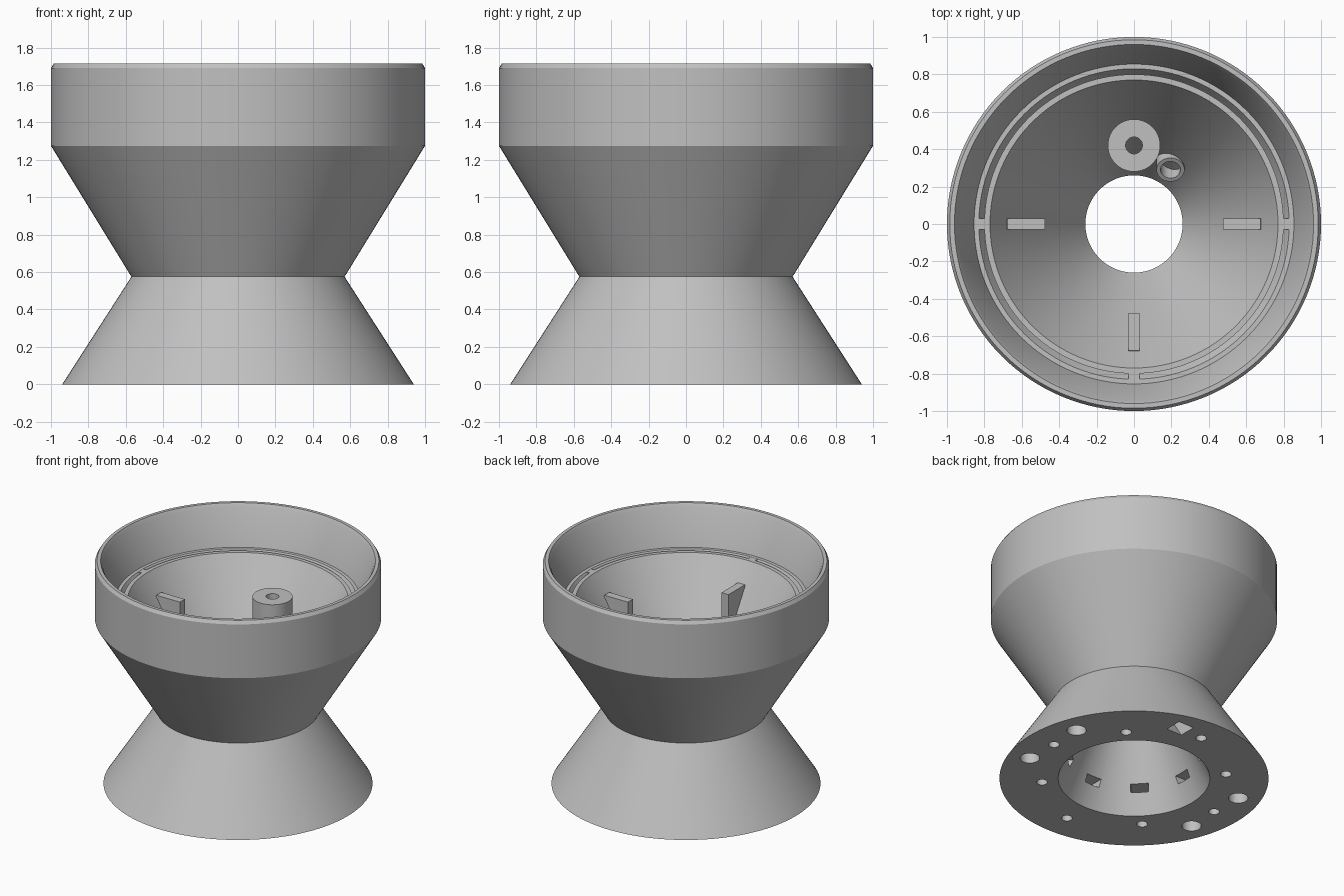
import bpy, bmesh, math
from mathutils import Matrix, Vector

cube = bpy.data.objects.get("Cube")
if cube:
    bpy.data.objects.remove(cube, do_unlink=True)

grey = bpy.data.materials.new("light_grey")
grey.use_nodes = True
COLOR = (0.53, 0.53, 0.53, 1)
grey.diffuse_color = COLOR
grey.node_tree.nodes["Principled BSDF"].inputs["Base Color"].default_value = COLOR


def finish(name, bm):
    bmesh.ops.recalc_face_normals(bm, faces=bm.faces)
    mesh = bpy.data.meshes.new(name)
    bm.to_mesh(mesh)
    bm.free()
    mesh.materials.append(grey)
    obj = bpy.data.objects.new(name, mesh)
    bpy.context.collection.objects.link(obj)
    return obj


def smooth(obj):
    bpy.ops.object.select_all(action='DESELECT')
    obj.select_set(True)
    bpy.context.view_layer.objects.active = obj
    bpy.ops.object.shade_smooth_by_angle(angle=math.radians(25))


def lathe(name, profile, steps):
    """Revolve a closed (radius, height) profile around z."""
    bm = bmesh.new()
    rings = []
    for i in range(steps):
        a = 2 * math.pi * i / steps
        rings.append([bm.verts.new((r * math.cos(a), r * math.sin(a), z)) for r, z in profile])
    n = len(profile)
    for i in range(steps):
        p, q = rings[i], rings[(i + 1) % steps]
        for j in range(n):
            k = (j + 1) % n
            bm.faces.new((p[j], q[j], q[k], p[k]))
    return finish(name, bm)


def turned(angle, r, z=0):
    return Matrix.Rotation(math.radians(angle), 4, 'Z') @ Matrix.Translation((r, 0, z))


def add_box(bm, matrix, size):
    bmesh.ops.create_cube(bm, size=1, matrix=matrix @ Matrix.Diagonal((*size, 1)))


def add_cylinder(bm, matrix, radius, height):
    bmesh.ops.create_cone(bm, cap_ends=True, segments=32, radius1=radius, radius2=radius,
                          depth=height, matrix=matrix)


# Hourglass body: outer cones and collar, tapered bowl wall, seat rings, inner cones
body = lathe("body", [
    (0.94, 0), (0.57, 0.575), (1, 1.275), (1, 1.69), (0.985, 1.715),
    (0.96, 1.715), (0.945, 1.69), (0.855, 1.42), (0.83, 1.42), (0.80, 1.37),
    (0.80, 1.42), (0.77, 1.42), (0.26, 0.58), (0.53, 0)], 128)

# Cutters: screw holes with nut slots, foot recesses, slanted cable channel
screws, slots, feet, channel = (bmesh.new() for _ in range(4))
for i in range(8):
    r = 0.645 if i % 2 else 0.73
    add_cylinder(screws, turned(45 * i, r, 0.1), 0.038, 0.28)
    end = r + 0.05
    add_box(slots, turned(45 * i, (0.38 + end) / 2, 0.178), (end - 0.38, 0.125, 0.055))
for angle in (19, 161, 199, 341):
    add_cylinder(feet, turned(angle, 0.78), 0.068, 0.2)
axis = Vector((0, -0.5, 0.78)).normalized()
slant = axis.to_track_quat('Z', 'Y').to_matrix().to_4x4()
add_box(channel, Matrix.Translation(Vector((0.2, 0.74, 0)) + axis * 0.1) @ slant, (0.13, 0.11, 0.6))

for name, bm in (("screw_cutter", screws), ("slot_cutter", slots),
                 ("foot_cutter", feet), ("channel_cutter", channel)):
    cutter = finish(name, bm)
    cutter.hide_render = True
    mod = body.modifiers.new(name, 'BOOLEAN')
    mod.operation = 'DIFFERENCE'
    mod.solver = 'EXACT'
    mod.object = cutter
    bpy.context.view_layer.objects.active = body
    bpy.ops.object.modifier_apply(modifier=mod.name)
    bpy.data.objects.remove(cutter, do_unlink=True)
smooth(body)

# Hollow boss in the bowl
boss = lathe("boss", [(0.14, 0.6), (0.14, 1.28), (0.045, 1.28), (0.045, 0.6)], 48)
boss.location = (0, 0.42, 0)
smooth(boss)

# Slanted cable tube beside the boss
tube = lathe("cable_tube", [(0.075, -0.2), (0.075, 0), (0.053, 0), (0.053, -0.2)], 32)
tube.matrix_world = Matrix.Translation((0.195, 0.29, 0.84)) @ slant
smooth(tube)

# Three triangular supports and the bridges across the ring groove
for side, angle in (("left", 0), ("right", 180), ("front", 270)):
    bm = bmesh.new()
    ends = [[bm.verts.new((r, y, z)) for r, z in ((0.475, 0.9), (0.475, 1.28), (0.675, 1.28), (0.69, 1.25))]
            for y in (-0.03, 0.03)]
    for end in ends:
        bm.faces.new(end)
    for j in range(4):
        k = (j + 1) % 4
        bm.faces.new((ends[0][j], ends[0][k], ends[1][k], ends[1][j]))
    support = finish(side + "_support", bm)
    support.rotation_euler.z = math.radians(angle)
    bm = bmesh.new()
    add_box(bm, turned(angle, 0.814, 1.39), (0.04, 0.06, 0.058))
    finish(side + "_ring_bridge", bm)
